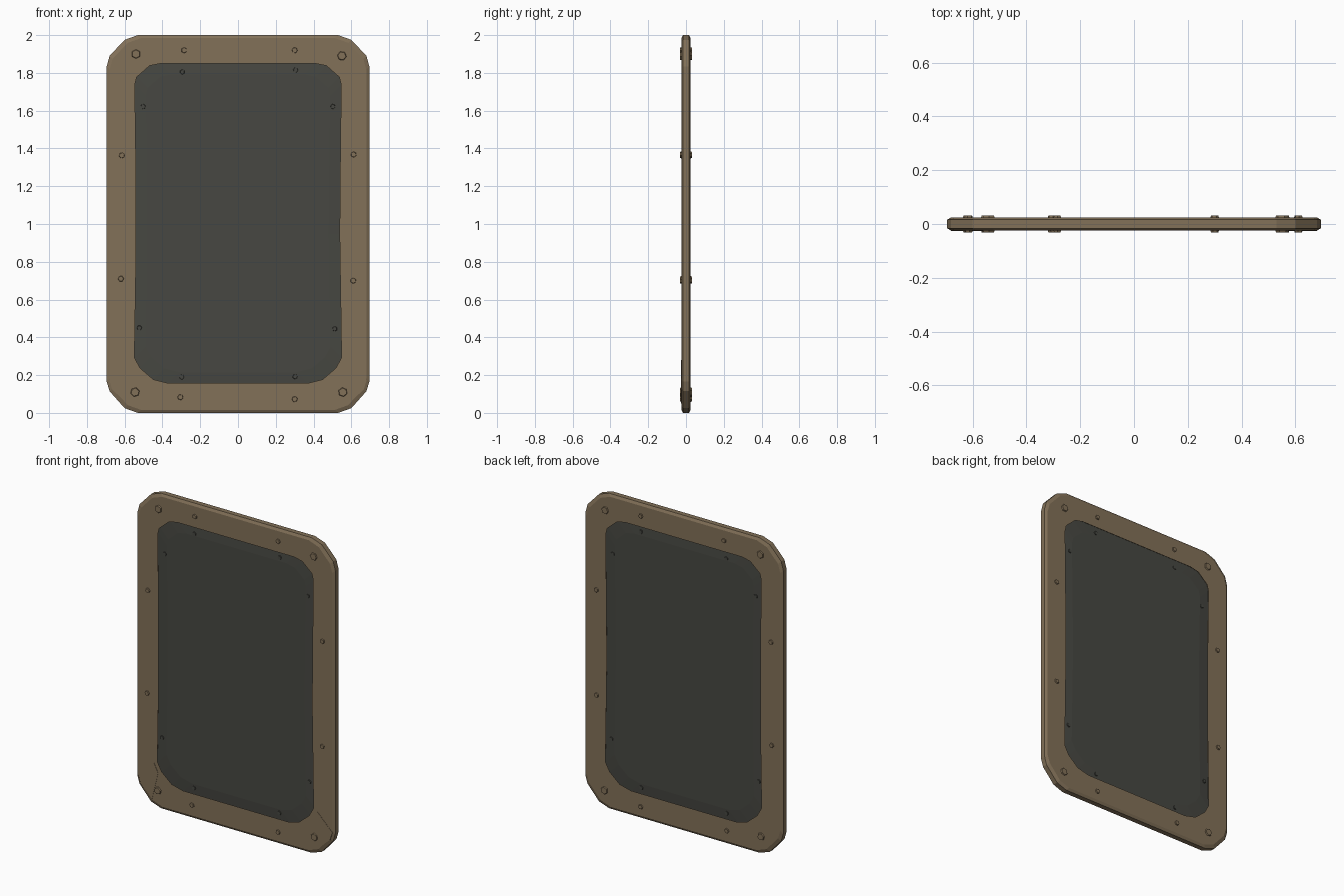
import bpy, bmesh, math
from mathutils import Matrix, Vector

if "Cube" in bpy.data.objects:
    bpy.data.objects.remove(bpy.data.objects["Cube"])


def material(name, rgb):
    m = bpy.data.materials.new(name)
    m.diffuse_color = (*rgb, 1)
    m.use_nodes = True
    m.node_tree.nodes["Principled BSDF"].inputs["Base Color"].default_value = m.diffuse_color
    return m


TAN = material("worn tan metal", (0.225, 0.165, 0.098))
DARK = material("dark grey panel", (0.063, 0.064, 0.054))


def finish(bm, name, mat):
    bmesh.ops.recalc_face_normals(bm, faces=bm.faces)
    me = bpy.data.meshes.new(name)
    bm.to_mesh(me)
    bm.free()
    me.materials.append(mat)
    ob = bpy.data.objects.new(name, me)
    bpy.context.collection.objects.link(ob)
    return ob


def inset(pts, d):
    # shrink an outline towards the middle of the panel
    return [(x - math.copysign(d, x), z - math.copysign(d, z - 1) * (abs(z - 1) > 0.5))
            for x, z in pts]


def outline(top, bottom, right_mid, left_mid):
    # clockwise from the upper left corner; corner points listed side-to-end
    mirror = lambda pts: [(-x, z) for x, z in pts]
    return (top + mirror(top)[::-1] + right_mid
            + mirror(bottom) + bottom[::-1] + left_mid)


def loft(name, sections, mat, ring):
    # sections: list of (outline, y); closed ring or capped solid
    bm = bmesh.new()
    loops = [[bm.verts.new((x, y, z)) for x, z in pts] for pts, y in sections]
    n = len(loops[0])
    pairs = list(zip(loops, loops[1:]))
    if ring:
        pairs.append((loops[-1], loops[0]))
    else:
        bm.faces.new(loops[0])
        bm.faces.new(loops[-1])
    for a, b in pairs:
        for i in range(n):
            j = (i + 1) % n
            bm.faces.new((a[i], a[j], b[j], b[i]))
    return finish(bm, name, mat)


outer = outline([(-.695, 1.835), (-.68, 1.89), (-.6, 1.975), (-.53, 2)],
                [(-.695, .165), (-.68, .115), (-.6, .025), (-.53, 0)],
                [(.695, 1.3), (.695, .8)], [(-.695, .8), (-.695, 1.3)])
inner = outline([(-.558, 1.75), (-.548, 1.79), (-.48, 1.85), (-.42, 1.862)],
                [(-.56, .28), (-.53, .225), (-.46, .165), (-.38, .145)],
                [(.553, 1.3), (.55, .95)], [(-.552, .8), (-.552, 1.3)])

# chamfered frame
loft("frame", [(outer, -.016), (inset(outer, .016), -.025),
               (inset(inner, -.012), -.025), (inner, -.016),
               (inner, .016), (inset(inner, -.012), .025),
               (inset(outer, .016), .025), (outer, .016)], TAN, True)

# recessed panel with slightly pillowed faces
loft("panel", [(inset(inner, .07), -.018), (inset(inner, .004), -.013),
               (inset(inner, -.01), -.012), (inset(inner, -.01), .012),
               (inset(inner, .004), .013), (inset(inner, .07), .018)], DARK, False)


def bolts(name, spots, r, y0, y1, mat):
    # six-sided heads on both faces
    bm = bmesh.new()
    for k, (x, z) in enumerate(spots):
        for s in (-1, 1):
            m = (Matrix.Translation((x, s * (y0 + y1) / 2, z))
                 @ Matrix.Rotation(s * math.pi / -2, 4, 'X')
                 @ Matrix.Rotation(k * 0.4, 4, 'Z'))
            bmesh.ops.create_cone(bm, cap_ends=True, segments=6, radius1=r,
                                  radius2=r * .8, depth=y1 - y0, matrix=m)
    return finish(bm, name, mat)


bolts("corner_bolts", [(-.54, 1.9), (.55, 1.89), (-.545, .11), (.555, .11)],
      .027, .02, .032, TAN)
bolts("frame_rivets", [(-.285, 1.92), (.3, 1.92), (-.615, 1.363), (.612, 1.368),
                       (-.62, .71), (.61, .7), (-.305, .083), (.3, .073)],
      .017, .02, .032, TAN)
bolts("panel_rivets", [(-.295, 1.805), (.305, 1.815), (-.502, 1.622), (.502, 1.622),
                       (-.522, .45), (.512, .445), (-.298, .19), (.302, .192)],
      .015, .01, .021, DARK)

# raised plates over the lower front corners
cap = [(-.681, .172), (-.572, .28), (-.543, .222), (-.585, .05), (-.665, .122)]
for side, name in ((1, "left_corner_plate"), (-1, "right_corner_plate")):
    pts = [(side * x, z) for x, z in cap]
    loft(name, [(pts, -.0265), (pts, -.02)], TAN, False)
